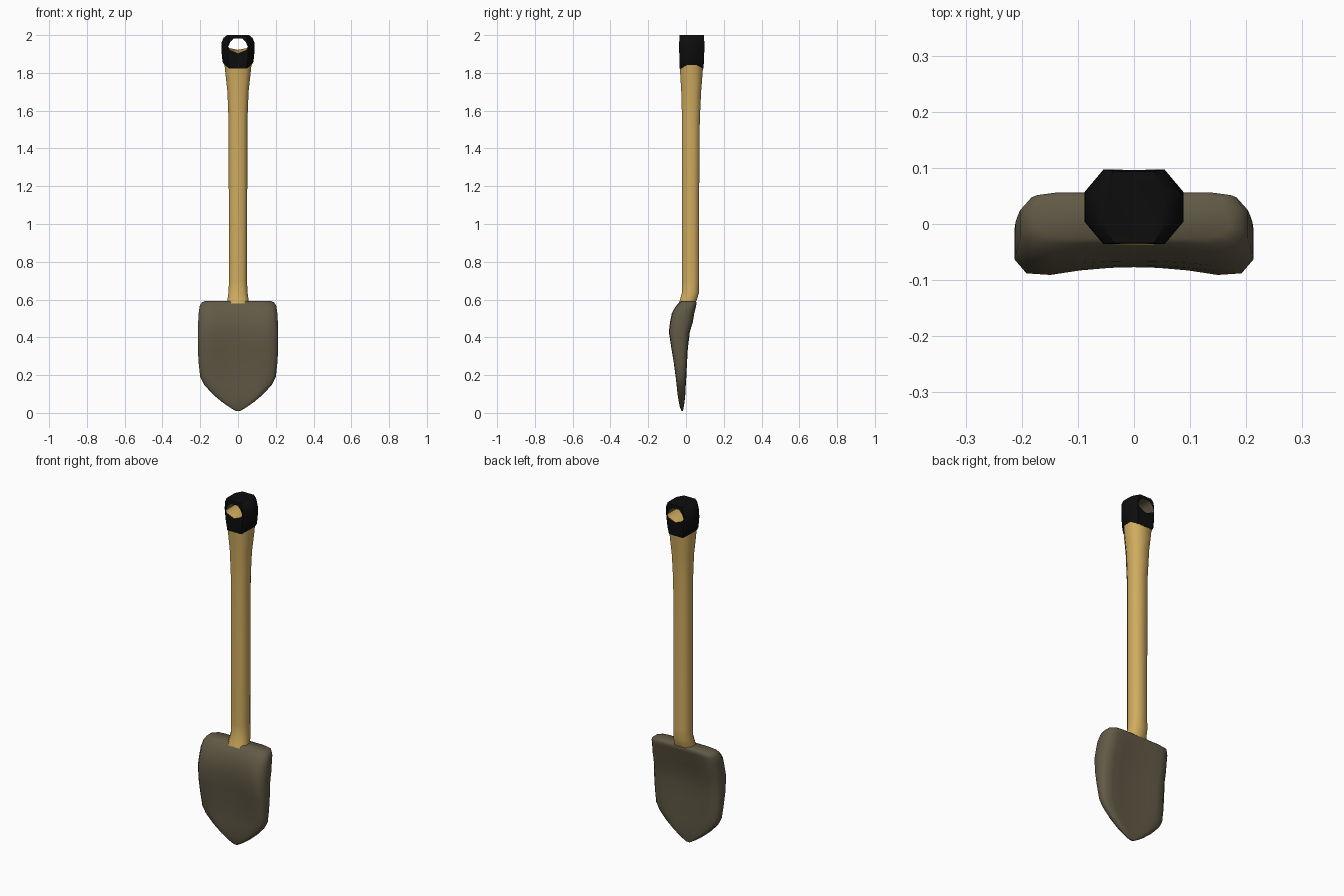
import bpy, bmesh

if "Cube" in bpy.data.objects:
    bpy.data.objects.remove(bpy.data.objects["Cube"])

def material(name, rgb):
    m = bpy.data.materials.new(name)
    m.diffuse_color = (*rgb, 1)
    m.use_nodes = True
    m.node_tree.nodes["Principled BSDF"].inputs["Base Color"].default_value = m.diffuse_color
    return m

WOOD = material("golden_wood", (0.63, 0.41, 0.115))
BLACK = material("black_grip", (0.004, 0.004, 0.004))
METAL = material("dark_metal", (0.122, 0.102, 0.062))

def loft(name, rings, mat):
    """Skin a stack of equal-length closed rings and cap both ends."""
    bm = bmesh.new()
    vr = [[bm.verts.new(p) for p in r] for r in rings]
    n = len(vr[0])
    for a, b in zip(vr, vr[1:]):
        for i in range(n):
            bm.faces.new((a[i], a[(i + 1) % n], b[(i + 1) % n], b[i]))
    bm.faces.new(vr[0])
    bm.faces.new(vr[-1])
    bmesh.ops.recalc_face_normals(bm, faces=bm.faces)
    me = bpy.data.meshes.new(name)
    bm.to_mesh(me)
    bm.free()
    ob = bpy.data.objects.new(name, me)
    bpy.context.collection.objects.link(ob)
    me.materials.append(mat)
    return ob

def smooth(ob, angle):
    bpy.ops.object.select_all(action='DESELECT')
    ob.select_set(True)
    bpy.context.view_layer.objects.active = ob
    bpy.ops.object.shade_smooth_by_angle(angle=angle)

def octagon(z, hw, y0, y1, dip=0.0):
    """Chamfered rectangle; dip raises the ring towards the sides."""
    c, h = (y0 + y1) / 2, (y1 - y0) / 2
    shape = [(.62, -1), (1, -.4), (1, .4), (.62, 1), (-.62, 1), (-1, .4), (-1, -.4), (-.62, -1)]
    return [(hw * x, c + h * y, z + dip * (abs(x) - .62) / .38) for x, y in shape]

# Wooden shaft, flared at both ends and bent forward into the blade
handle = loft("handle", [octagon(*s) for s in [
    (0.57, .058, -.04, .045), (0.60, .056, -.032, .058), (0.64, .05, -.02, .07),
    (0.70, .048, -.02, .07), (1.20, .049, -.02, .07), (1.55, .05, -.021, .073),
    (1.70, .056, -.025, .08), (1.80, .067, -.031, .088), (1.86, .073, -.033, .091)]], WOOD)
smooth(handle, 1.0)

# Black hand grip
grip = loft("grip", [octagon(*s) for s in [
    (1.822, .072, -.034, .092, .02), (1.86, .082, -.035, .095), (1.92, .088, -.036, .097),
    (1.96, .087, -.036, .097), (1.985, .077, -.035, .096), (2.0, .058, -.034, .094)]], BLACK)
grip.data.materials.append(WOOD)
grip.data.materials.append(METAL)

# Hand hole, cut front to back with a raised floor in the middle
def hole_ring(y, lift):
    half = [(.022, 1.982), (.04, 1.965), (.053, 1.937), (.046, 1.921 + lift * .5)]
    return ([(x, y, z) for x, z in half] + [(0, y, 1.902 + lift)]
            + [(-x, y, z) for x, z in reversed(half)])

cutter = loft("hole_cutter", [hole_ring(-.06, 0), hole_ring(-.03, 0), hole_ring(.03, .02),
                              hole_ring(.09, 0), hole_ring(.12, 0)], BLACK)
cutter.hide_render = True
mod = grip.modifiers.new("hole", 'BOOLEAN')
mod.operation = 'DIFFERENCE'
mod.solver = 'EXACT'
mod.object = cutter
bpy.context.view_layer.update()
cut = bpy.data.meshes.new_from_object(grip.evaluated_get(bpy.context.evaluated_depsgraph_get()))
grip.modifiers.clear()
grip.data = cut
bpy.data.objects.remove(cutter)

# Hole lining: wood on the floor, metal on the ceiling
for p in cut.polygons:
    c = p.center
    inside = abs(c.x) < .06 and 1.895 < c.z < 1.99 and abs(p.normal.y) < .8
    p.material_index = 0 if not inside else (1 if c.z < 1.945 else 2)
smooth(grip, 0.8)

# Thick dished blade: height, half width, front y, back y, dish depth
def blade_ring(z, hw, yf, yb, dish):
    fr = [-.9, -.7, -.45, -.2, 0, .2, .45, .7, .9]
    bow = lambda x: dish * max(0, 1 - (x / .8) ** 2)
    t = yb - yf
    side = lambda s, k: (s * hw, yf + t * k, z)
    return ([(x * hw, yf + bow(x) + (t * .06 if abs(x) == .9 else 0), z) for x in fr]
            + [side(1, .27), side(1, .73)]
            + [(x * hw, yb - .6 * bow(x) - (t * .06 if abs(x) == .9 else 0), z) for x in reversed(fr)]
            + [side(-1, .73), side(-1, .27)])

blade = loft("blade", [blade_ring(*s) for s in [
    (.010, .012, -.024, -.016, 0), (.03, .045, -.032, -.012, 0), (.06, .088, -.039, -.007, .002),
    (.10, .135, -.046, -.003, .004), (.15, .18, -.052, 0, .008), (.19, .2, -.057, .003, .010),
    (.26, .208, -.067, .007, .013), (.34, .213, -.081, .012, .017), (.43, .213, -.095, .023, .018),
    (.48, .211, -.088, .038, .015), (.53, .208, -.077, .046, .011), (.565, .203, -.055, .054, .006),
    (.585, .192, -.036, .057, .003), (.593, .172, -.025, .050, 0)]], METAL)
smooth(blade, 1.1)
